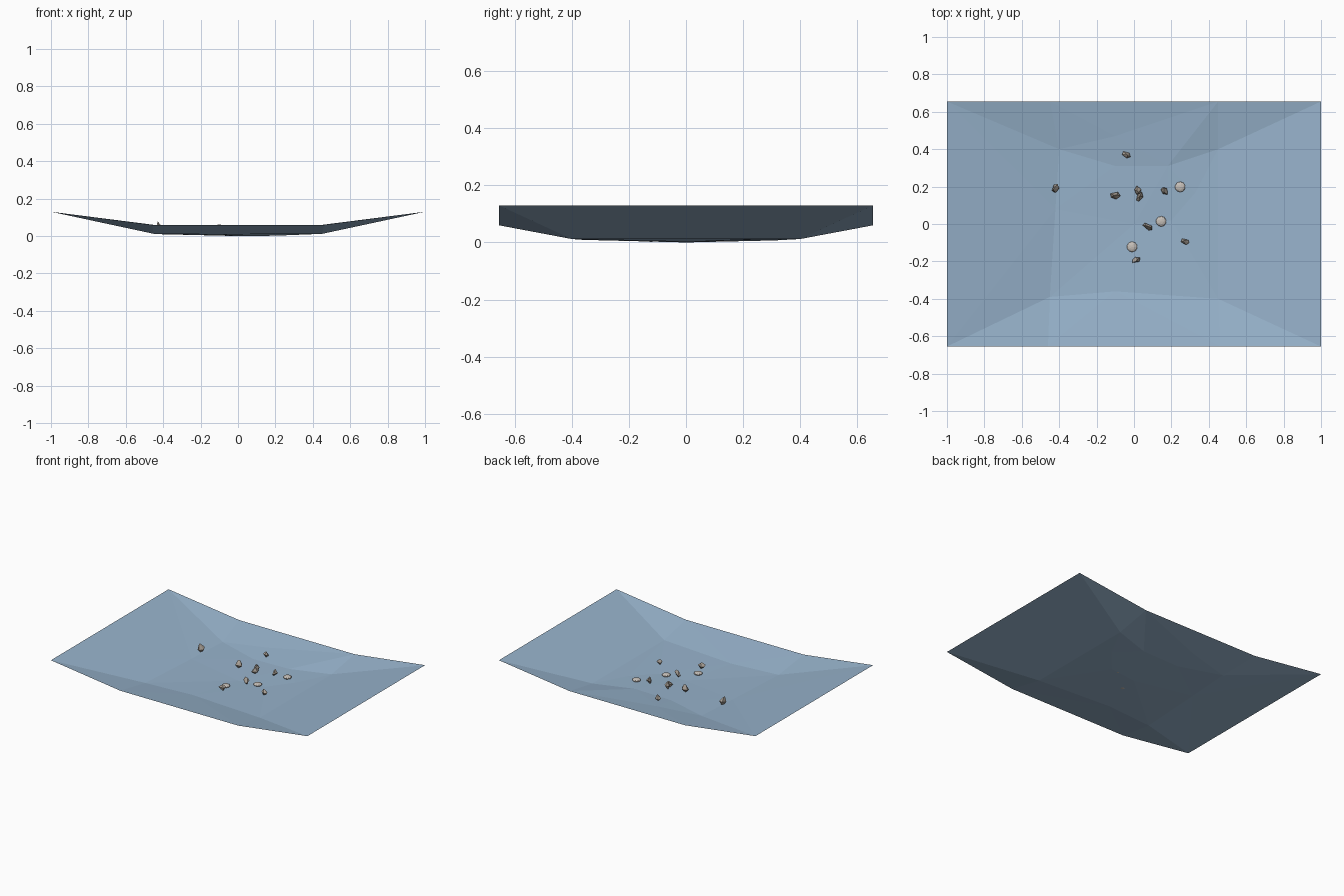
import bpy, bmesh, math, random
from mathutils import Vector, Matrix
from mathutils.geometry import delaunay_2d_cdt

if "Cube" in bpy.data.objects:
    bpy.data.objects.remove(bpy.data.objects["Cube"])

random.seed(7)


def material(name, col):
    m = bpy.data.materials.new(name)
    m.diffuse_color = (*col, 1)
    m.use_nodes = True
    m.node_tree.nodes["Principled BSDF"].inputs["Base Color"].default_value = m.diffuse_color
    return m


WATER = material("pale blue", (0.31, 0.45, 0.60))
STONE = material("warm grey", (0.42, 0.37, 0.32))
PEBBLE = material("light grey", (0.56, 0.52, 0.48))


def make(name, bm, mat):
    me = bpy.data.meshes.new(name)
    bm.to_mesh(me)
    bm.free()
    me.materials.append(mat)
    ob = bpy.data.objects.new(name, me)
    bpy.context.collection.objects.link(ob)
    return ob


# Shallow dished sheet: rim, bend points and a few floor dents
H = 0.655
rim = [(-1, -H, .13), (-.46, -H, .06), (.46, -H, .06), (1, -H, .13),
       (1, H, .13), (.45, H, .06), (-.45, H, .06), (-1, H, .13)]
bends = [(-.45, -.39, .012), (.45, -.40, .012), (.45, .40, .012), (-.40, .40, .012)]
dents = [(-.10, -.36, .009), (.20, .02, .002), (0, 0, 0), (-.42, .08, .010),
         (-.10, .31, .007), (.18, .31, .012), (-.10, .47, .026), (.33, .17, .009)]
pts = [Vector(p) for p in rim + bends + dents]
creases = [(i, (i + 1) % 8) for i in range(8)]
creases += [(0, 8), (1, 8), (2, 9), (3, 9), (4, 10), (5, 10), (6, 11), (7, 11),
            (8, 14), (5, 17), (17, 10)]
_, _, tris, orig = delaunay_2d_cdt([p.xy for p in pts], creases, [], 0, 1e-5)[:4]

bm = bmesh.new()
under = [bm.verts.new(p) for p in pts]
# the top layer shares the rim and lies just above the underside
over = under[:8] + [bm.verts.new(p + Vector((0, 0, .004))) for p in pts[8:]]
for tri in tris:
    ids = [orig[k][0] for k in tri]
    a, b, c = (pts[i] for i in ids)
    area = (b - a).xy.cross((c - a).xy)
    if abs(area) < 1e-6:
        continue
    if area < 0:
        ids.reverse()
    bm.faces.new([over[i] for i in ids])
    if not all(i < 8 for i in ids):
        bm.faces.new([under[i] for i in reversed(ids)])
make("water_sheet", bm, WATER)


# Angular stones: hull of a jittered double pyramid
def stone(i, x, y, z, sx, sy, sz, turn):
    bm = bmesh.new()
    for k in range(5):
        a = math.tau * k / 5 + random.uniform(-.3, .3)
        r = random.uniform(.85, 1.05)
        bm.verts.new((r * math.cos(a), r * math.sin(a), random.uniform(-.4, .3)))
    for s in (-1, 1):
        for _ in range(2):
            bm.verts.new((random.uniform(-.45, .45), random.uniform(-.45, .45), s))
    bmesh.ops.convex_hull(bm, input=bm.verts[:])
    bmesh.ops.recalc_face_normals(bm, faces=bm.faces[:])
    bm.transform(Matrix.Translation((x, y, z)) @ Matrix.Rotation(math.radians(turn), 4, 'Z')
                 @ Matrix.Diagonal((sx, sy, sz, 1)))
    make(f"stone_{i}", bm, STONE)


stones = [(-.42, .19, .050, .030, .019, .028, 70), (-.10, .152, .036, .032, .020, .026, 0),
          (-.043, .37, .036, .026, .017, .020, -25), (.022, .18, .032, .030, .019, .026, 100),
          (.03, .145, .028, .029, .020, .022, 60), (.163, .177, .034, .026, .019, .022, -40),
          (.073, -.015, .030, .032, .018, .022, -30), (.273, -.093, .030, .026, .016, .019, -25),
          (.012, -.193, .033, .027, .016, .020, 20)]
for i, s in enumerate(stones):
    stone(i + 1, *s)

# Flattened round pebbles set into the floor
for i, (x, y, z) in enumerate([(.247, .198, .020), (.145, .014, .012), (-.01, -.122, .013)]):
    bm = bmesh.new()
    bmesh.ops.create_icosphere(bm, subdivisions=2, radius=.028)
    bm.transform(Matrix.Translation((x, y, z)) @ Matrix.Diagonal((1, 1, .4, 1)))
    make(f"pebble_{i + 1}", bm, PEBBLE)
